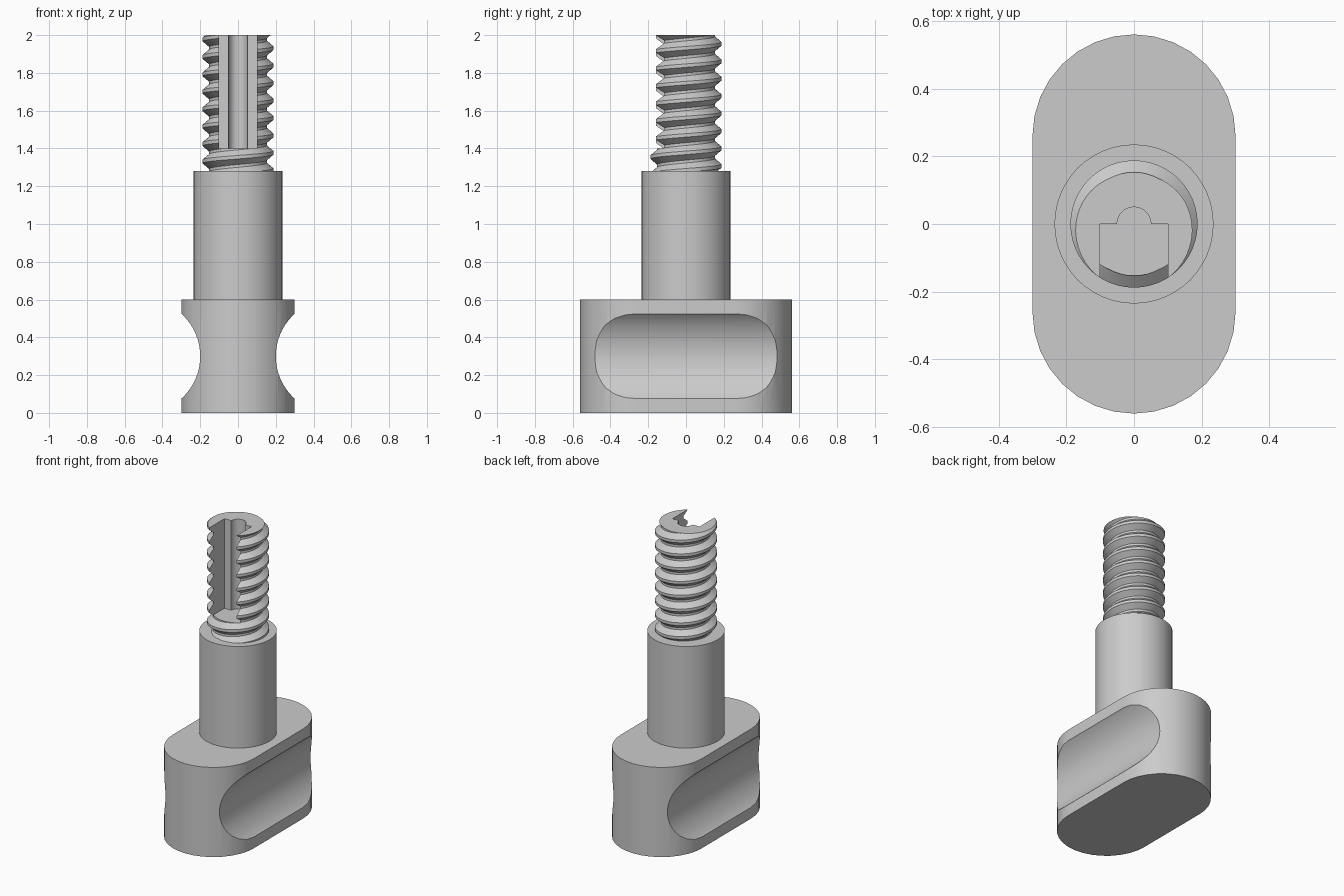
import bpy, bmesh
from math import pi, cos, sin, radians
from mathutils import Vector

cube = bpy.data.objects.get("Cube")
if cube:
    bpy.data.objects.remove(cube, do_unlink=True)

GREY = (0.6, 0.6, 0.6, 1)
mat = bpy.data.materials.new("plain grey")
mat.use_nodes = True
mat.diffuse_color = GREY
mat.node_tree.nodes["Principled BSDF"].inputs["Base Color"].default_value = GREY


def finish(name, bm):
    bmesh.ops.recalc_face_normals(bm, faces=bm.faces)
    mesh = bpy.data.meshes.new(name)
    bm.to_mesh(mesh)
    bm.free()
    obj = bpy.data.objects.new(name, mesh)
    bpy.context.collection.objects.link(obj)
    mesh.materials.append(mat)
    return obj


def prism(name, outline, vector):
    """Extrude a closed outline of 3D points along a vector."""
    bm = bmesh.new()
    face = bm.faces.new([bm.verts.new(p) for p in outline])
    new = bmesh.ops.extrude_face_region(bm, geom=[face])["geom"]
    bmesh.ops.translate(bm, vec=vector, verts=[g for g in new if isinstance(g, bmesh.types.BMVert)])
    return finish(name, bm)


def arc(cx, cy, r, start, end, steps):
    angles = [start + (end - start) * i / steps for i in range(steps + 1)]
    return [(cx + r * cos(a), cy + r * sin(a)) for a in angles]


def select(obj):
    bpy.ops.object.select_all(action="DESELECT")
    obj.select_set(True)
    bpy.context.view_layer.objects.active = obj


def cut(obj, cutter):
    mod = obj.modifiers.new("cut", "BOOLEAN")
    mod.operation, mod.solver, mod.object = "DIFFERENCE", "EXACT", cutter
    select(obj)
    bpy.ops.object.modifier_apply(modifier=mod.name)
    bpy.data.objects.remove(cutter, do_unlink=True)


def smooth(obj):
    select(obj)
    bpy.ops.object.shade_smooth_by_angle(angle=radians(30))


# Handle: rounded slab with a finger scoop along each long side
slab = arc(0, 0.26, 0.3, 0, pi, 16) + arc(0, -0.26, 0.3, pi, 2 * pi, 16)
handle = prism("handle", [(x, y, 0) for x, y in slab], (0, 0, 0.6))
for side in (-1, 1):
    circle = arc(side * 0.503, 0.3, 0.303, 0, 2 * pi, 64)[:-1]
    cut(handle, prism("scoop_cutter", [(x, -0.8, z) for x, z in circle], (0, 1.6, 0)))
smooth(handle)

# Plain shaft
ring = arc(0, 0, 0.235, 0, 2 * pi, 48)[:-1]
smooth(prism("shaft", [(x, y, 0.59) for x, y in ring], (0, 0, 0.69)))

# Threaded rod: one tooth profile swept up a right-handed helix
PITCH, SEGS, TURNS = 0.6 / 6.5, 48, 11
TOOTH = [(-0.42, 0.153), (-0.1, 0.188), (0.1, 0.188), (0.42, 0.153)]
Z_CREST = 2 + PITCH / 4 - PITCH * 9
bm = bmesh.new()
rows = [(turn + t, r) for turn in range(TURNS) for t, r in TOOTH]
cols = []
for i in range(SEGS + 1):
    a = 2 * pi * i / SEGS
    cols.append([bm.verts.new((r * cos(a), r * sin(a), Z_CREST + PITCH * (k + i / SEGS)))
                 for k, r in rows])
for left, right in zip(cols, cols[1:]):
    for j in range(len(rows) - 1):
        bm.faces.new((left[j], right[j], right[j + 1], left[j + 1]))
bmesh.ops.remove_doubles(bm, verts=bm.verts, dist=1e-5)
for z, up in ((1.27, -1), (2, 1)):
    bmesh.ops.bisect_plane(bm, geom=bm.verts[:] + bm.edges[:] + bm.faces[:], dist=1e-6,
                           plane_co=(0, 0, z), plane_no=(0, 0, up), clear_outer=True)
    rim = [e for e in bm.edges if e.is_boundary and all(abs(v.co.z - z) < 1e-4 for v in e.verts)]
    bmesh.ops.contextual_create(bm, geom=rim)
rod = finish("threaded_rod", bm)

# Keyway in the front of the rod, with a half-round groove at its back
key = [(0.1, -0.3), (0.1, 0)] + arc(0, 0, 0.05, 0, pi, 16) + [(-0.1, 0), (-0.1, -0.3)]
cut(rod, prism("keyway_cutter", [(x, y, 1.4) for x, y in key], (0, 0, 0.8)))
smooth(rod)
